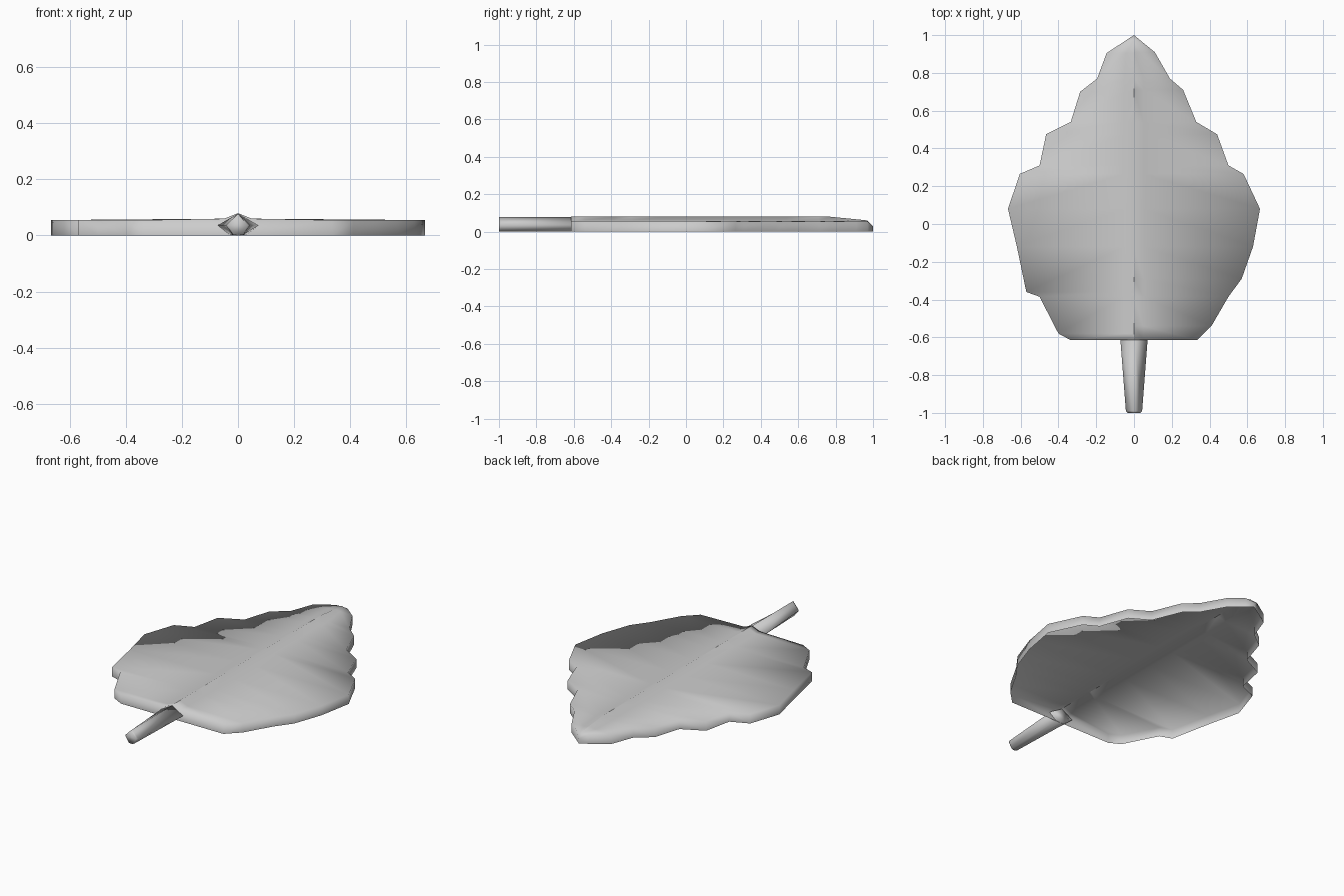
import bpy, bmesh

if "Cube" in bpy.data.objects:
    bpy.data.objects.remove(bpy.data.objects["Cube"])

# Serrated outlines, tip to base (half width, y)
RIGHT = [(0, 1), (.036, .97), (.11, .91), (.19, .77), (.26, .71), (.33, .54), (.44, .475),
         (.5, .31), (.58, .265), (.667, .08), (.63, -.12), (.57, -.29),
         (.5, -.385), (.41, -.54), (.335, -.615)]
LEFT = [(0, 1), (.046, .97), (.145, .905), (.195, .77), (.285, .7), (.335, .54), (.465, .475),
        (.5, .31), (.605, .265), (.667, .08), (.62, -.12), (.57, -.36),
        (.5, -.385), (.4, -.58), (.335, -.615)]


def section(w, y):
    """Half section: midrib, shoulder, rim, skirt down to the ground."""
    if w == 0:
        return [(0, .03)] * 3 + [(0, 0)]
    ridge = .08 if y < .78 else .08 - .02 * (y - .78) / .19
    s = min(.05, w * .3)
    return [(0, ridge), (s, .06 if y < .95 else .057), (w, .055), (w, 0)]


def finish(bm, name):
    bmesh.ops.remove_doubles(bm, verts=bm.verts, dist=1e-4)
    bmesh.ops.recalc_face_normals(bm, faces=bm.faces)
    for f in bm.faces:
        f.smooth = True
    me = bpy.data.meshes.new(name)
    bm.to_mesh(me)
    bm.free()
    ob = bpy.data.objects.new(name, me)
    bpy.context.collection.objects.link(ob)
    return ob


# Leaf blade: raised midrib, thin skirt, open underside
bm = bmesh.new()
for side, outline in ((1, RIGHT), (-1, LEFT)):
    rows = [[bm.verts.new((side * x, y, z)) for x, z in section(w, y)] for w, y in outline]
    for a, b in zip(rows, rows[1:]):
        for i in range(3):
            bm.faces.new((a[i], a[i + 1], b[i + 1], b[i]))
    # base skirt
    e = rows[-1]
    foot = bm.verts.new((0, -.615, 0))
    bm.faces.new((e[0], e[1], e[2], e[3], foot))
finish(bm, "leaf_blade")

# Tapered stem with a ridged cross-section
bm = bmesh.new()
rings = []
for y, w in ((-.6, .073), (-.99, .043), (-1, .035)):
    pts = [(0, .078), (w, .036), (w * .4, .002), (0, 0), (-w * .4, .002), (-w, .036)]
    rings.append([bm.verts.new((x, y, z)) for x, z in pts])
for a, b in zip(rings, rings[1:]):
    for i in range(6):
        j = (i + 1) % 6
        bm.faces.new((a[i], a[j], b[j], b[i]))
bm.faces.new(rings[0])
bm.faces.new(rings[-1])
finish(bm, "leaf_stem")
